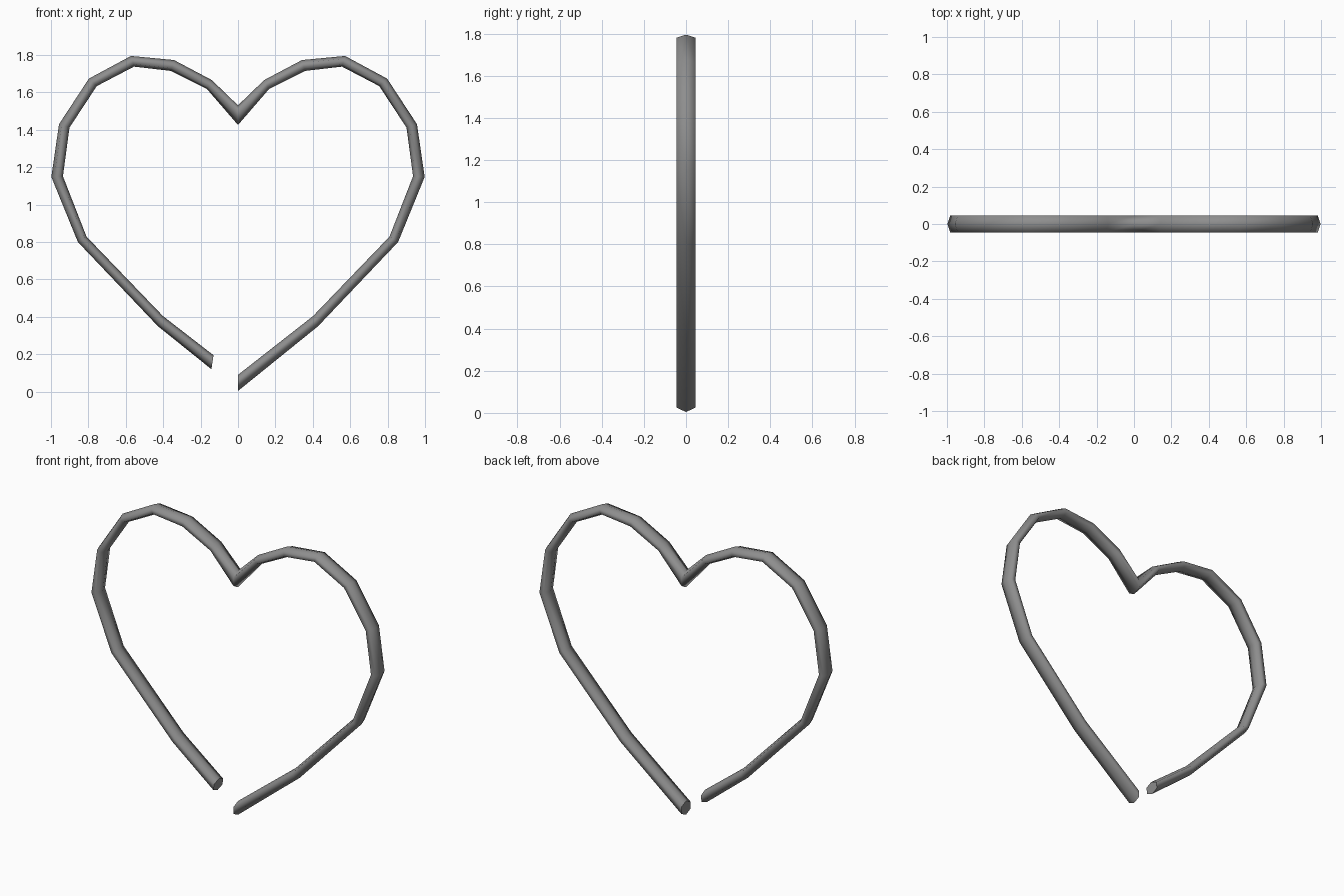
import bpy
import bmesh
import math
from mathutils import Vector

cube = bpy.data.objects.get("Cube")
if cube:
    bpy.data.objects.remove(cube, do_unlink=True)

# Dark grey metal
GREY = (0.27, 0.27, 0.27, 1.0)
metal = bpy.data.materials.new("grey_metal")
metal.use_nodes = True
metal.diffuse_color = GREY
metal.node_tree.nodes["Principled BSDF"].inputs["Base Color"].default_value = GREY

SIDES = 6
HALF_DEPTH = 0.045

# Outer and inner rim points (x, z) of one lobe, from beside the notch downwards
lobe = [
    ((0.14, 1.666), (0.166, 1.618)),
    ((0.342, 1.773), (0.358, 1.715)),
    ((0.572, 1.795), (0.556, 1.738)),
    ((0.797, 1.674), (0.755, 1.634)),
    ((0.957, 1.43), (0.901, 1.412)),
    ((0.998, 1.148), (0.936, 1.152)),
    ((0.856, 0.8), (0.81, 0.829)),
    ((0.428, 0.35), (0.401, 0.404)),
]
notch = ((0, 1.531), (0, 1.426))
left_tip = ((0, 0.004), (0, 0.09))
right_tip = ((-0.142, 0.12), (-0.131, 0.195))


def mirrored(pair):
    return tuple((-x, z) for x, z in pair)


def add_ring(bm, pair):
    """Six-sided section with corners on the outer and inner rims."""
    outer, inner = (Vector((x, 0, z)) for x, z in pair)
    centre = (outer + inner) / 2
    reach = (outer - inner) / 2
    depth = Vector((0, HALF_DEPTH / math.sin(math.pi / 3), 0))
    ring = []
    for i in range(SIDES):
        a = math.tau * i / SIDES
        ring.append(bm.verts.new(centre + reach * math.cos(a) + depth * math.sin(a)))
    return ring


# Open heart-shaped tube, running from the short end round to the long end
path = [right_tip] + [mirrored(p) for p in reversed(lobe)] + [notch] + lobe + [left_tip]

bm = bmesh.new()
rings = [add_ring(bm, pair) for pair in path]
for a, b in zip(rings, rings[1:]):
    for i in range(SIDES):
        j = (i + 1) % SIDES
        bm.faces.new((a[i], a[j], b[j], b[i])).smooth = True

# Flat end caps with crisp rims
for ring in (rings[0], rings[-1]):
    cap = bm.faces.new(ring)
    cap.smooth = False
    for edge in cap.edges:
        edge.smooth = False

bmesh.ops.recalc_face_normals(bm, faces=bm.faces)
mesh = bpy.data.meshes.new("heart_tube")
bm.to_mesh(mesh)
bm.free()
mesh.materials.append(metal)
heart = bpy.data.objects.new("heart_tube", mesh)
bpy.context.collection.objects.link(heart)
